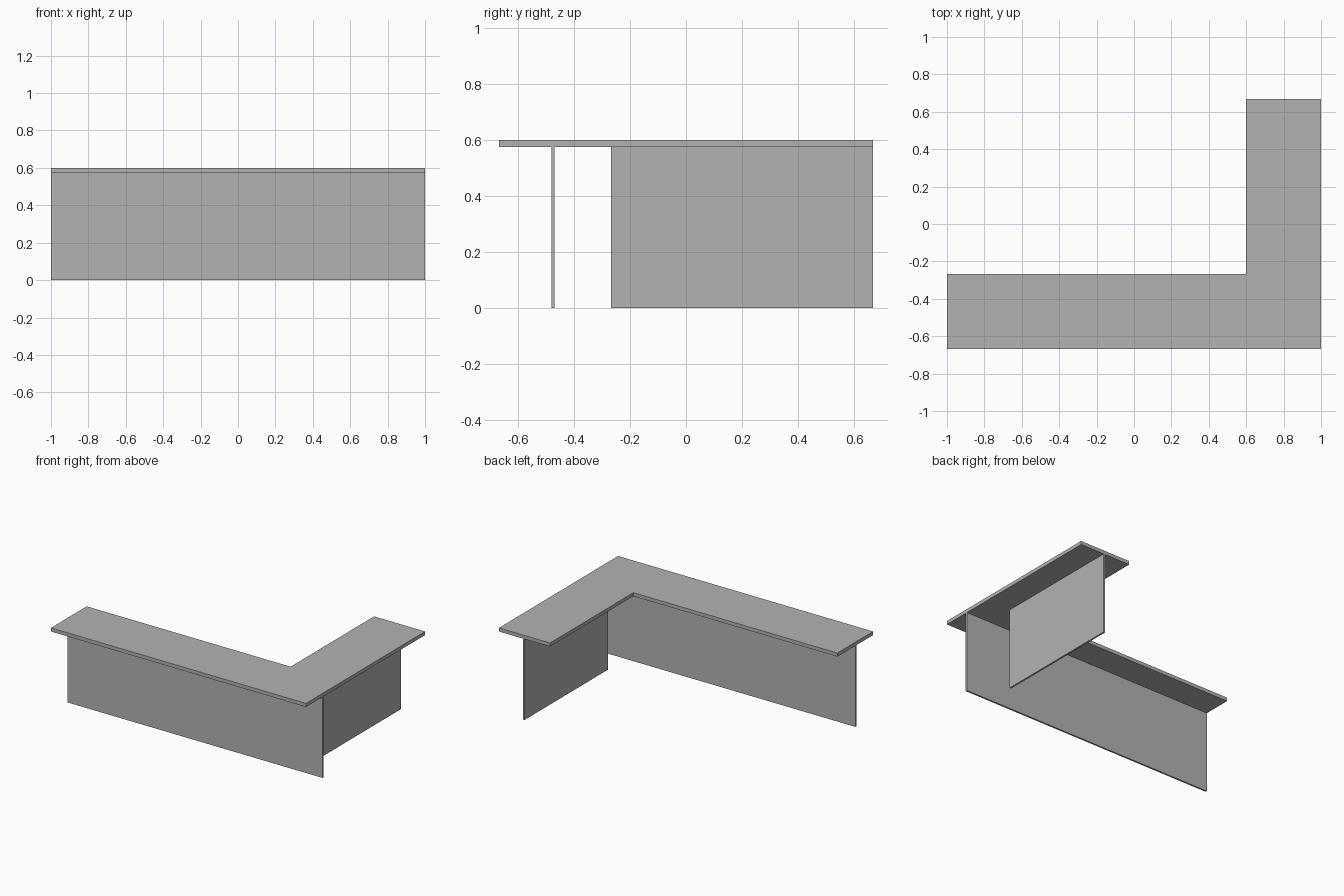
import bpy
import bmesh

if "Cube" in bpy.data.objects:
    bpy.data.objects.remove(bpy.data.objects["Cube"])

grey = bpy.data.materials.new("plain grey")
grey.diffuse_color = (0.45, 0.45, 0.45, 1)
grey.use_nodes = True
grey.node_tree.nodes["Principled BSDF"].inputs["Base Color"].default_value = grey.diffuse_color


def prism(name, outline, z0, z1):
    """Upright solid made by extruding a plan outline from z0 to z1."""
    bm = bmesh.new()
    face = bm.faces.new([bm.verts.new((x, y, z0)) for x, y in outline])
    ext = bmesh.ops.extrude_face_region(bm, geom=[face])
    top = [v for v in ext["geom"] if isinstance(v, bmesh.types.BMVert)]
    bmesh.ops.translate(bm, verts=top, vec=(0, 0, z1 - z0))
    bmesh.ops.recalc_face_normals(bm, faces=bm.faces)
    mesh = bpy.data.meshes.new(name)
    bm.to_mesh(mesh)
    bm.free()
    mesh.materials.append(grey)
    obj = bpy.data.objects.new(name, mesh)
    bpy.context.collection.objects.link(obj)
    return obj


def rect(x0, x1, y0, y1):
    return [(x0, y0), (x1, y0), (x1, y1), (x0, y1)]


HEIGHT, UNDERSIDE = 0.6, 0.5745
FRONT, INNER, BACK = -0.667, -0.267, 0.667

# L-shaped counter top
prism("counter_top", [(-1, FRONT), (1, FRONT), (1, BACK), (0.6, BACK),
                      (0.6, INNER), (-1, INNER)], UNDERSIDE, HEIGHT)

# Long front panel and shorter return panel
prism("front_panel", rect(-1, 1, -0.48, -0.468), 0, UNDERSIDE)
prism("return_panel", rect(0.8, 0.812, INNER, BACK), 0, UNDERSIDE)
